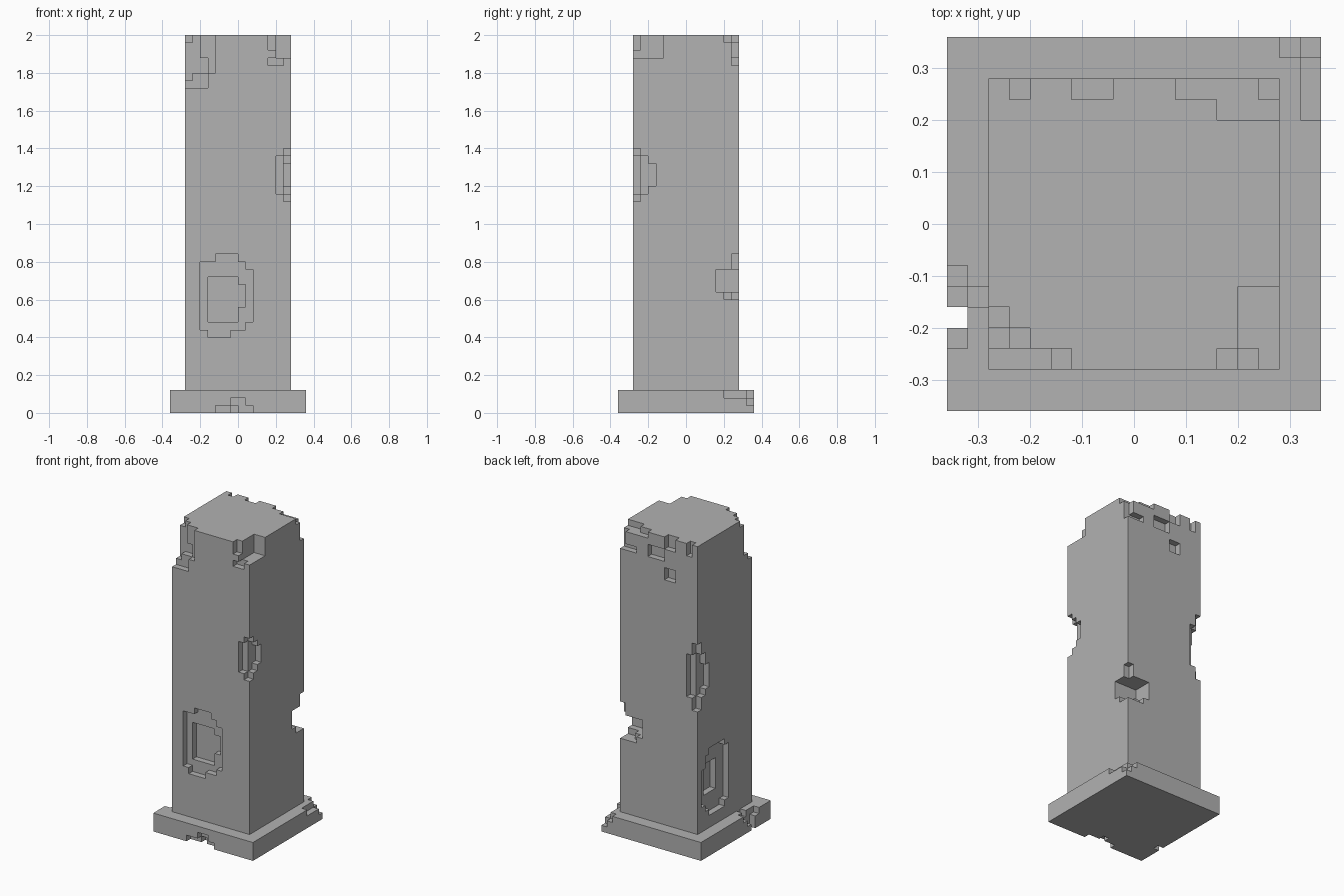
import bpy
import bmesh
from itertools import product
from mathutils import Vector

UNIT = 0.04          # edge length of one stone cell
SHAFT, BASE = 7, 9   # half widths in cells
STEP, TOP = 3, 50    # heights in cells

cube = bpy.data.objects.get("Cube")
if cube:
    bpy.data.objects.remove(cube, do_unlink=True)

stone = bpy.data.materials.new("grey_stone")
stone.use_nodes = True
grey = (0.445, 0.445, 0.445, 1.0)
stone.diffuse_color = grey
stone.node_tree.nodes["Principled BSDF"].inputs["Base Color"].default_value = grey


def block(half, bottom, top):
    """Solid square block of cells."""
    return set(product(range(-half, half), range(-half, half), range(bottom, top)))


def carve(cells, xs, ys, zs):
    cells.difference_update(product(range(*xs), range(*ys), range(*zs)))


def from_edge(half, side, depth):
    """Cell range reaching inward from one side of a block."""
    return (half - depth, half) if side > 0 else (-half, depth - half)


def chip_corner(cells, half, side_x, side_y, chips):
    """Chips are (width along x, width along y, bottom, top)."""
    for wide_x, wide_y, low, high in chips:
        carve(cells, from_edge(half, side_x, wide_x),
              from_edge(half, side_y, wide_y), (low, high))


def chip_face(cells, half, axis, side, depth, chips):
    """Chips are (start, end, bottom, top) on the face towards axis and side."""
    inward = from_edge(half, side, depth)
    for start, end, low, high in chips:
        across = (start, end)
        xs, ys = (inward, across) if axis == "x" else (across, inward)
        carve(cells, xs, ys, (low, high))


def build(name, cells, solid):
    """Skin the cells, leaving out faces buried against other stone."""
    bm = bmesh.new()
    corners = {}

    def vert(point):
        key = tuple(point)
        if key not in corners:
            corners[key] = bm.verts.new(Vector(point) * UNIT)
        return corners[key]

    for cell in sorted(cells):
        for axis, side in product(range(3), (0, 1)):
            neighbour = list(cell)
            neighbour[axis] += 1 if side else -1
            if tuple(neighbour) in solid:
                continue
            u, v = (axis + 1) % 3, (axis + 2) % 3
            ring = []
            for du, dv in ((0, 0), (1, 0), (1, 1), (0, 1)):
                point = list(cell)
                point[axis] += side
                point[u] += du
                point[v] += dv
                ring.append(vert(point))
            bm.faces.new(ring if side else ring[::-1])
    mesh = bpy.data.meshes.new(name)
    bm.to_mesh(mesh)
    bm.free()
    mesh.materials.append(stone)
    obj = bpy.data.objects.new(name, mesh)
    bpy.context.collection.objects.link(obj)
    return obj


shaft = block(SHAFT, STEP, TOP)
base = block(BASE, 0, STEP)

# Broken top corners
chip_corner(shaft, SHAFT, -1, -1, [
    (4, 1, 45, TOP), (3, 1, 43, 45), (2, 2, 47, TOP),
    (3, 2, 45, 47), (1, 2, 44, 45), (1, 3, 49, TOP)])
chip_corner(shaft, SHAFT, 1, -1, [(3, 1, 48, TOP), (2, 4, 47, TOP)])
chip_corner(shaft, SHAFT, 1, 1, [
    (5, 1, 49, TOP), (3, 2, 49, TOP), (1, 1, 46, TOP), (3, 1, 46, 47)])

# Worn notches along the upright edges
chip_corner(shaft, SHAFT, 1, -1, [
    (1, 1, 28, 35), (2, 1, 29, 34), (1, 2, 29, 34), (1, 3, 30, 33)])
chip_corner(shaft, SHAFT, 1, 1, [
    (4, 3, 16, 19), (1, 1, 19, 21), (3, 1, 15, 16), (2, 2, 15, 16)])
chip_corner(shaft, SHAFT, -1, 1, [
    (1, 1, 23, 34), (2, 1, 25, 32), (1, 2, 25, 32), (1, 3, 26, 30)])

# Stepped hollow in the front face, with a chip under the top corner
chip_face(shaft, SHAFT, "y", -1, 1, [
    (-4, -1, 10, 11), (-5, 1, 11, 20), (-5, 2, 12, 19), (-3, 0, 20, 21),
    (4, 6, 46, 47)])
chip_face(shaft, SHAFT, "y", -1, 2, [(-4, 0, 12, 18), (0, 1, 14, 17)])

# Stepped hollow in the right-hand face
chip_face(shaft, SHAFT, "x", -1, 1, [(0, 4, 5, 16), (-1, 5, 6, 15), (5, 6, 7, 13)])
chip_face(shaft, SHAFT, "x", -1, 2, [(1, 4, 8, 13)])

# Small pits near the top of the back face
chip_face(shaft, SHAFT, "y", 1, 1, [
    (-6, -5, 48, TOP), (-3, -1, 48, TOP), (-1, 2, 46, 48), (-3, -1, 43, 45)])

# Chips in the base slab
chip_face(base, BASE, "y", -1, 1, [(-3, 2, 0, 1), (-1, 1, 0, 2)])
chip_face(base, BASE, "y", -1, 2, [(-1, 0, 0, 1)])
chip_face(base, BASE, "x", -1, 1, [
    (-5, -4, 0, STEP), (-6, -2, 2, STEP), (-4, -3, 1, STEP)])
chip_face(base, BASE, "x", -1, 2, [(-4, -3, 2, STEP)])
chip_corner(base, BASE, 1, 1, [(1, 4, 2, STEP), (2, 1, 2, STEP), (1, 1, 1, STEP)])

solid = shaft | base
build("pillar_shaft", shaft, solid)
build("pillar_base", base, solid)
